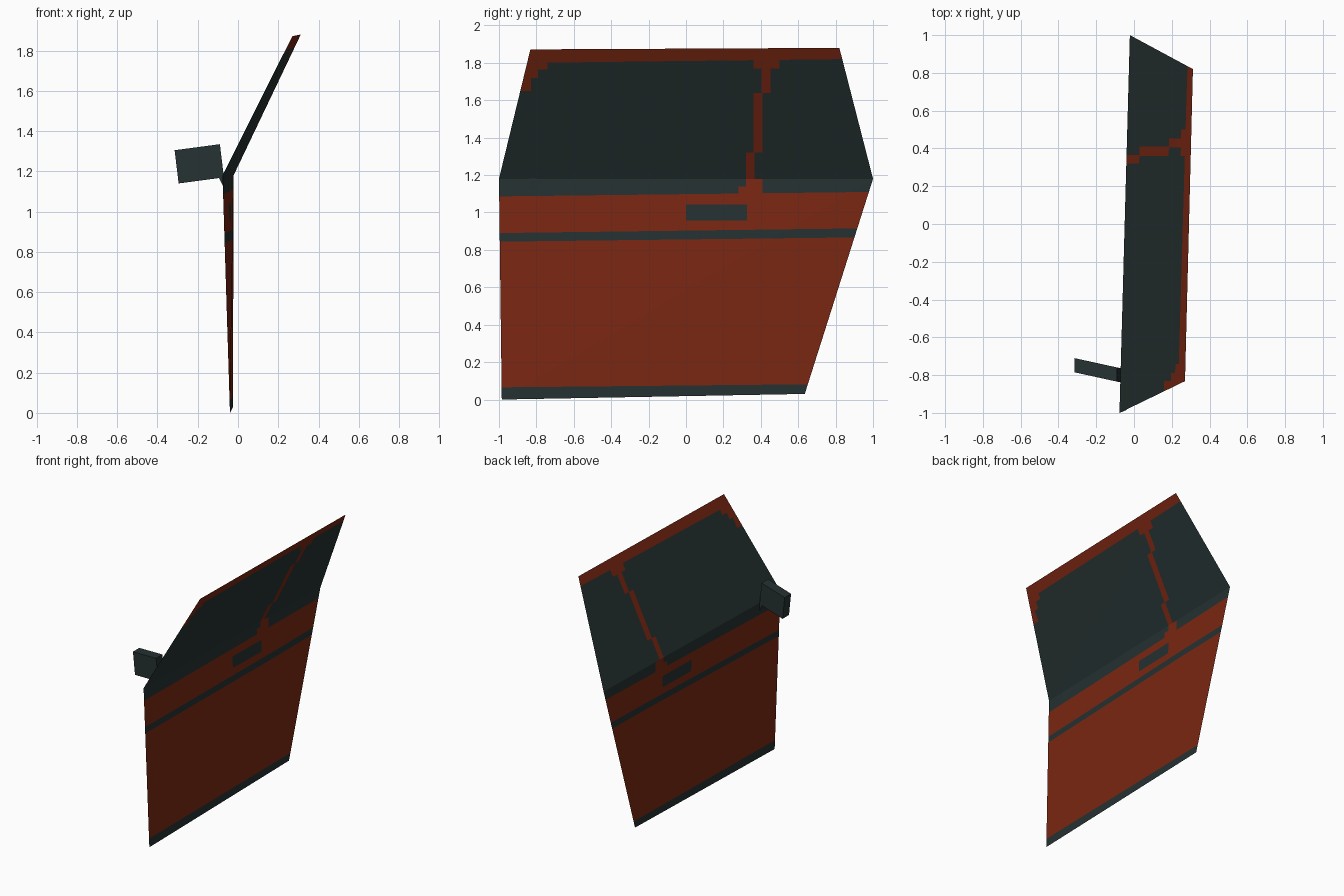
import bpy, bmesh
from mathutils import Vector

if "Cube" in bpy.data.objects:
    bpy.data.objects.remove(bpy.data.objects["Cube"])


def material(name, rgb):
    m = bpy.data.materials.new(name)
    m.diffuse_color = (*rgb, 1)
    m.use_nodes = True
    m.node_tree.nodes["Principled BSDF"].inputs["Base Color"].default_value = m.diffuse_color
    return m


RUST = material("rust_red", (0.195, 0.020, 0.006))
DARK = material("dark_slate", (0.019, 0.031, 0.031))


def add_object(name, bm, mats):
    me = bpy.data.meshes.new(name)
    bm.to_mesh(me)
    bm.free()
    for m in mats:
        me.materials.append(m)
    ob = bpy.data.objects.new(name, me)
    bpy.context.collection.objects.link(ob)
    return ob


# Door skin: lower panel split along its diagonal, window panel leaning inward
bm = bmesh.new()
a, b, c, d, e, f = [bm.verts.new(p) for p in (
    (-0.077, -1.0, 1.18), (-0.022, 1.0, 1.18), (-0.04, -0.985, 0.0),
    (-0.025, 0.635, 0.03), (0.27, -0.832, 1.872), (0.312, 0.82, 1.88))]
for tri in ((a, c, b), (c, d, b), (a, b, f), (a, f, e)):
    bm.faces.new(tri)

# Painted bands as slightly sloped lines: height at y=0 and slope
SILL, BAND_LOW, BAND_TOP, GLASS_LOW, GLASS_TOP = (
    (0.075, 0.010), (0.856, 0.012), (0.903, 0.013), (1.098, 0.012), (1.81, 0.012))

# Rust patches and the handle as (y0, y1, z0, z1)
PILLAR = ((0.28, 0.41, 1.05, 1.14), (0.32, 0.41, 1.14, 1.18),
          (0.32, 0.366, 1.18, 1.32), (0.36, 0.41, 1.32, 1.64),
          (0.405, 0.452, 1.64, 1.77), (0.36, 0.50, 1.77, 1.85))
CORNER = ((-1.1, -0.83, 1.65, 1.72), (-1.1, -0.79, 1.72, 1.765),
          (-1.1, -0.74, 1.765, 1.85))
HANDLE = (0.0, 0.325, 0.957, 1.042)


def cut(point, normal):
    bmesh.ops.bisect_plane(bm, geom=bm.verts[:] + bm.edges[:] + bm.faces[:],
                           dist=1e-5, plane_co=point, plane_no=normal)


for z0, slope in (SILL, BAND_LOW, BAND_TOP, GLASS_LOW, GLASS_TOP):
    cut((0, 0, z0), Vector((0, -slope, 1)).normalized())
boxes = PILLAR + CORNER + (HANDLE,)
for y in sorted({v for q in boxes for v in q[:2]}):
    cut((0, y, 0), (0, 1, 0))
for z in sorted({v for q in boxes for v in q[2:]}):
    cut((0, 0, z), (0, 0, 1))


def inside(p, q):
    return q[0] < p.y < q[1] and q[2] < p.z < q[3]


def is_dark(p):
    def above(line):
        return p.z > line[0] + line[1] * p.y
    if above(GLASS_TOP):
        return False
    if above(GLASS_LOW):
        return not any(inside(p, q) for q in PILLAR + CORNER)
    return (not above(SILL) or (above(BAND_LOW) and not above(BAND_TOP))
            or inside(p, HANDLE))


for face in bm.faces:
    face.material_index = int(is_dark(face.calc_center_median()))
add_object("door_panel", bm, [RUST, DARK])


# Wing mirror and its small foot: front outline (x, z) swept back in y
def slanted_block(name, outline, depth):
    bm = bmesh.new()
    # front edge swings forward toward the door
    face = bm.faces.new([bm.verts.new((x, -0.785 - 0.22 * (x + 0.315), z))
                         for x, z in outline])
    new = bmesh.ops.extrude_face_region(bm, geom=[face])["geom"]
    bmesh.ops.translate(bm, vec=(0, depth, 0),
                        verts=[v for v in new if isinstance(v, bmesh.types.BMVert)])
    bmesh.ops.recalc_face_normals(bm, faces=bm.faces[:])
    add_object(name, bm, [DARK])


slanted_block("wing_mirror", ((-0.315, 1.305), (-0.295, 1.14),
                              (-0.07, 1.17), (-0.09, 1.335)), 0.075)
slanted_block("mirror_foot", ((-0.095, 1.167), (-0.07, 1.12), (-0.07, 1.17)), 0.075)
